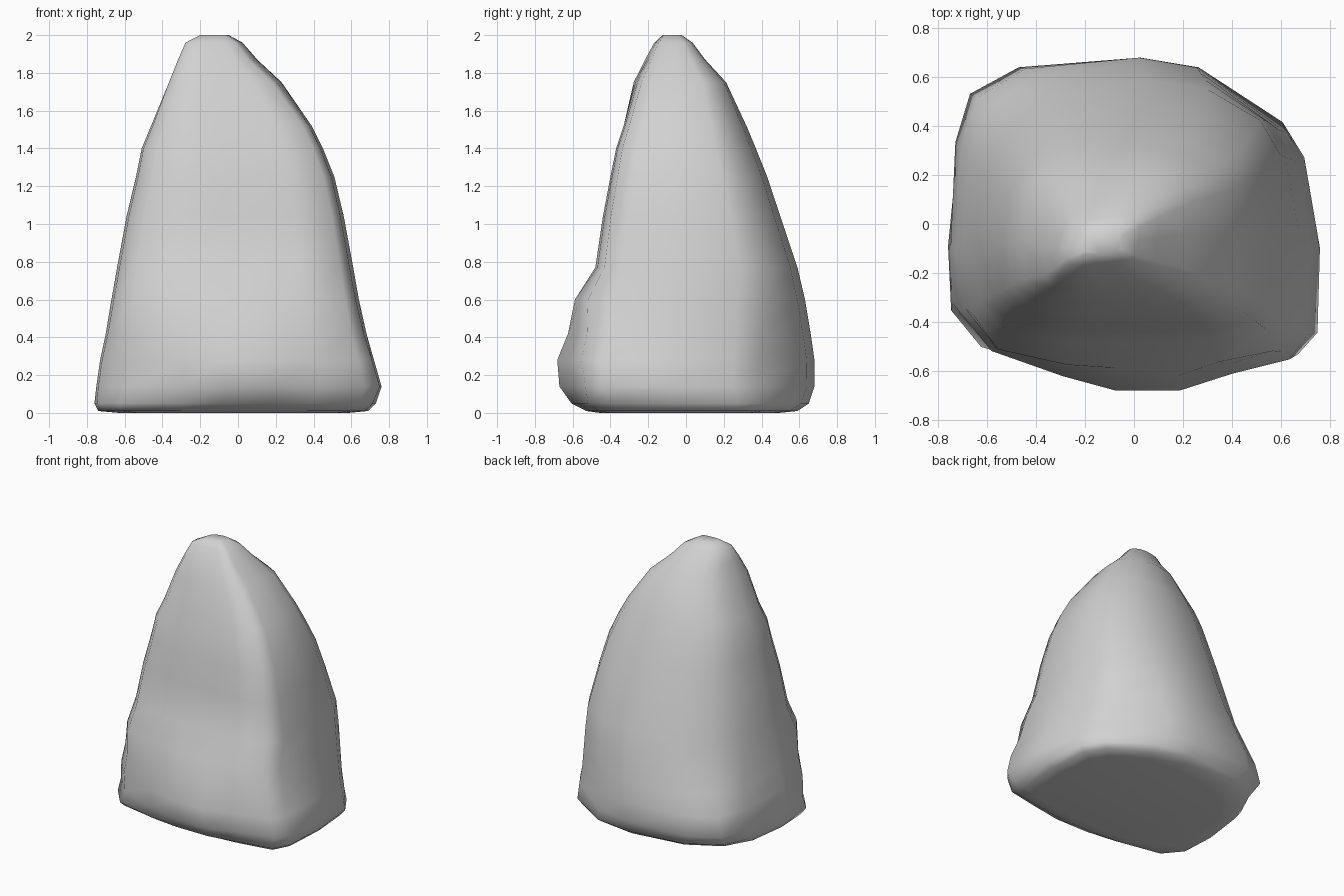
import bpy, bmesh
from mathutils import Vector

cube = bpy.data.objects.get("Cube")
if cube:
    bpy.data.objects.remove(cube, do_unlink=True)

# Footprint of the boulder, with a bulge at the front
FOOT = [(-.76, -.1), (-.75, -.33), (-.6, -.5), (-.3, -.61), (-.07, -.68), (.2, -.68),
        (.43, -.6), (.67, -.54), (.75, -.45), (.76, -.1), (.7, .25), (.62, .38),
        (.26, .65), (.02, .69), (-.48, .65), (-.68, .54), (-.74, .34)]

# Squarer outline of the upper body, in a unit box
BODY = [(-1, -.2), (-.98, -.68), (-.84, -.91), (-.4, -1), (-.1, -1), (.25, -1),
        (.55, -.98), (.89, -.91), (.97, -.68), (1, -.1), (.98, .43), (.85, .69),
        (.5, .93), (.1, 1), (-.43, .89), (-.77, .64), (-.94, .28)]

# Height, then the extents: x low, x high, y low, y high
LEVELS = [(.01, -.74, .69, -.53, .59), (.05, -.76, .73, -.61, .65),
          (.14, -.75, .76, -.68, .68), (.28, -.73, .72, -.69, .68),
          (.42, -.7, .68, -.63, .66), (.6, -.67, .64, -.59, .63),
          (.77, -.64, .61, -.48, .59), (1.04, -.59, .56, -.44, .5),
          (1.25, -.54, .51, -.4, .43), (1.4, -.51, .45, -.37, .37),
          (1.52, -.46, .39, -.33, .32), (1.75, -.37, .24, -.28, .22),
          (1.87, -.32, .11, -.22, .11), (1.96, -.28, .03, -.17, .04)]

# Direction across the crest, which runs from front right to back left
ACROSS = Vector((1, -1)).normalized()


def smooth_step(low, high, value):
    t = min(max((value - low) / (high - low), 0), 1)
    return t * t * (3 - 2 * t)


def section(z, x_low, x_high, y_low, y_high):
    """Blend the footprint into the body, narrow the crest, fit the extents."""
    undercut = .8 * (1 - smooth_step(0, .14, z))
    blend = max(undercut, smooth_step(.12, .8, z))
    narrow = .2 * smooth_step(1.5, 1.95, z)
    points = []
    for foot, body in zip(FOOT, BODY):
        u = Vector((foot[0] / .76, foot[1] / .69)).lerp(Vector(body), blend)
        u -= ACROSS * u.dot(ACROSS) * narrow
        u *= 1 + narrow / 5
        x = (x_low + x_high) / 2 + u.x * (x_high - x_low) / 2
        y = (y_low + y_high) / 2 + u.y * (y_high - y_low) / 2
        points.append(Vector((x, y, z)))
    return points


def shrink(points, factor, z):
    """Copy a section, drawn in towards its middle at a new height."""
    middle = sum(points, Vector()) / len(points)
    result = [middle.lerp(p, factor) for p in points]
    for p in result:
        p.z = z
    return result


# Stack the sections, closing with inner rings at the base and the peak
rings = [section(*level) for level in LEVELS]
rings.insert(0, shrink(rings[0], .85, 0))
rings.append(shrink(rings[-1], .5, 2))

bm = bmesh.new()
loops = [[bm.verts.new(p) for p in ring] for ring in rings]
for lower, upper in zip(loops, loops[1:]):
    for i in range(len(lower)):
        j = (i + 1) % len(lower)
        bm.faces.new((lower[i], lower[j], upper[j], upper[i]))
bm.faces.new(list(reversed(loops[0])))
bm.faces.new(loops[-1])
bmesh.ops.recalc_face_normals(bm, faces=bm.faces[:])
for face in bm.faces:
    face.smooth = True

mesh = bpy.data.meshes.new("boulder")
bm.to_mesh(mesh)
bm.free()
boulder = bpy.data.objects.new("boulder", mesh)
bpy.context.collection.objects.link(boulder)

# Plain stone grey
stone = bpy.data.materials.new("stone_grey")
stone.use_nodes = True
colour = (.64, .64, .64, 1)
stone.diffuse_color = colour
stone.node_tree.nodes["Principled BSDF"].inputs["Base Color"].default_value = colour
mesh.materials.append(stone)
